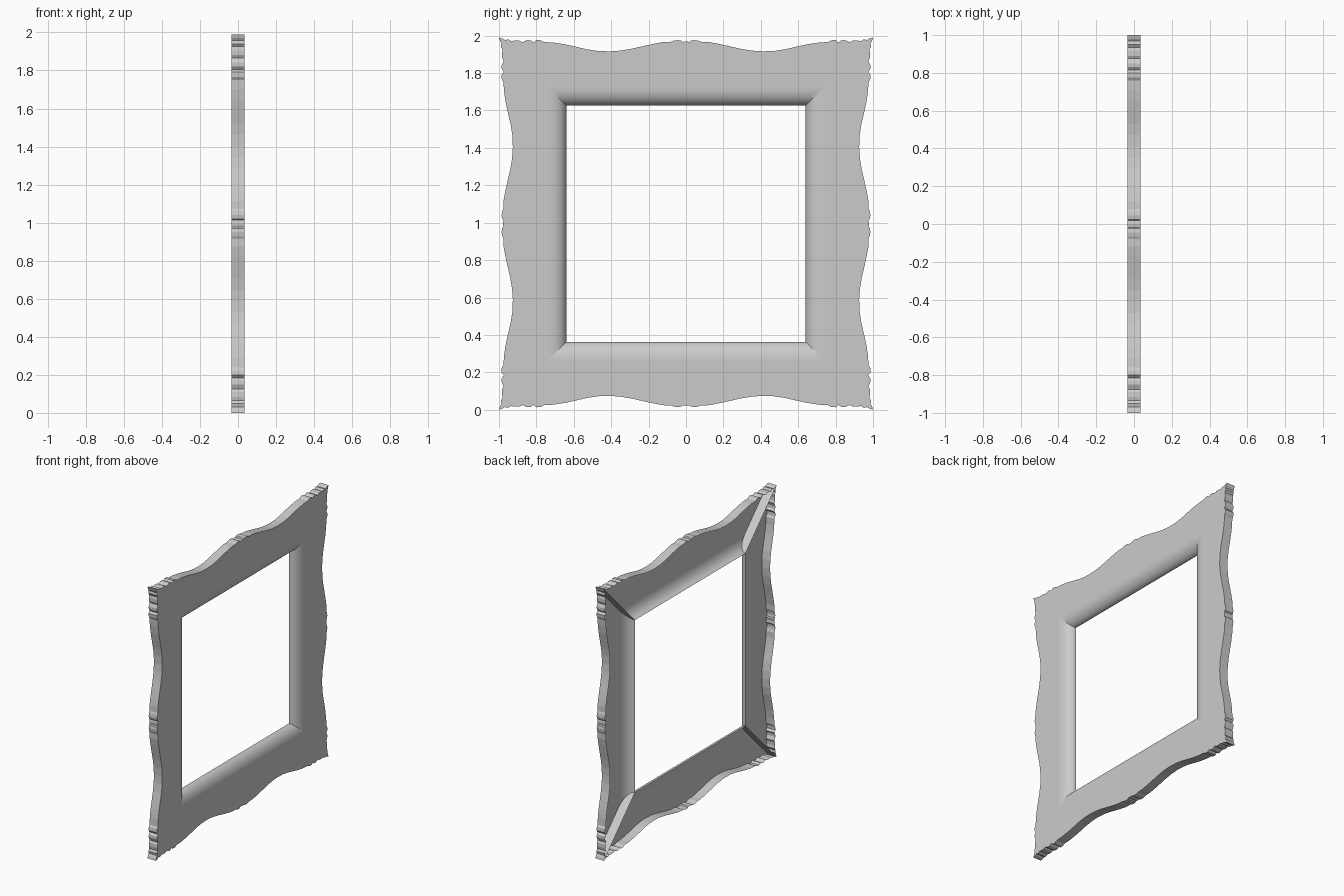
import bpy, bmesh, math

cube = bpy.data.objects.get("Cube")
if cube:
    bpy.data.objects.remove(cube, do_unlink=True)

HALF_X = 0.034              # half thickness
CZ = 0.995                  # height of the centre
OUTER = (1.0, 0.995)        # outer half width and half height
INNER = (0.64, 0.632)       # opening half width and half height
BEVEL = 0.095               # width of the rounded inner lip
STEPS = 10

# One material for the whole frame
mat = bpy.data.materials.new("plain grey")
mat.use_nodes = True
grey = (0.6, 0.6, 0.6, 1)
mat.diffuse_color = grey
mat.node_tree.nodes["Principled BSDF"].inputs["Base Color"].default_value = grey

# Carved edge: (position from middle to corner, depth of the cut)
ORNAMENT = [
    (0.0, .021), (.018, .024), (.025, .017), (.045, .014), (.065, .017),
    (.08, .023), (.12, .024), (.17, .033), (.23, .046), (.29, .060),
    (.35, .070), (.41, .074), (.47, .072), (.53, .063), (.59, .049),
    (.65, .036), (.71, .027), (.76, .024), (.775, .015), (.80, .013),
    (.815, .026), (.83, .015), (.85, .014), (.875, .025), (.89, .017),
    (.915, .016), (.935, .020), (.95, .010), (.968, .014), (.98, .006),
]
SIDE = ([(-1.0, 0.0)] + [(-t, d) for t, d in reversed(ORNAMENT)]
        + ORNAMENT[1:])     # the far corner belongs to the next side
N = len(SIDE)


def ring(bm, half, x, carve=0.0):
    """Closed loop round the frame, seen from +x, running anticlockwise."""
    verts = []
    hy, hz = half
    for k in range(4):
        for t, d in SIDE:
            d *= carve
            y, z = [(t * hy, -hz + d), (hy - d, t * hz),
                    (-t * hy, hz - d), (-hy + d, -t * hz)][k]
            verts.append(bm.verts.new((x, y, z + CZ)))
    return verts


def finish(bm, name):
    mesh = bpy.data.meshes.new(name)
    bm.to_mesh(mesh)
    bm.free()
    obj = bpy.data.objects.new(name, mesh)
    bpy.context.collection.objects.link(obj)
    mesh.materials.append(mat)
    return obj


# Section from the outer back edge, over the face, down the rounded lip
def section():
    yield OUTER, -HALF_X, 1.0
    yield OUTER, HALF_X, 1.0
    for i in range(STEPS + 1):
        a = math.pi / 2 * i / STEPS
        grow = BEVEL * (1 - math.sin(a))
        x = -HALF_X + 2 * HALF_X * math.cos(a)
        yield (INNER[0] + grow, INNER[1] + grow), x, 0.0


# Open-backed moulded frame
bm = bmesh.new()
rings = [ring(bm, *s) for s in section()]
for a, b in zip(rings, rings[1:]):
    for i in range(4 * N):
        j = (i + 1) % (4 * N)
        bm.faces.new((a[i], a[j], b[j], b[i]))
frame = finish(bm, "frame_shell")
bpy.ops.object.select_all(action='DESELECT')
frame.select_set(True)
bpy.context.view_layer.objects.active = frame
bpy.ops.object.shade_smooth_by_angle(angle=math.radians(30))
for p in frame.data.polygons:       # carved rim and flat face stay flat
    if p.index < 8 * N:
        p.use_smooth = False

# Mitre walls closing the hollow at each corner
bm = bmesh.new()
for sy, sz in ((1, 1), (-1, 1), (-1, -1), (1, -1)):
    bm.faces.new([bm.verts.new((x, sy * h[0], CZ + sz * h[1]))
                  for h, x, _ in section()])
finish(bm, "mitre_walls")
